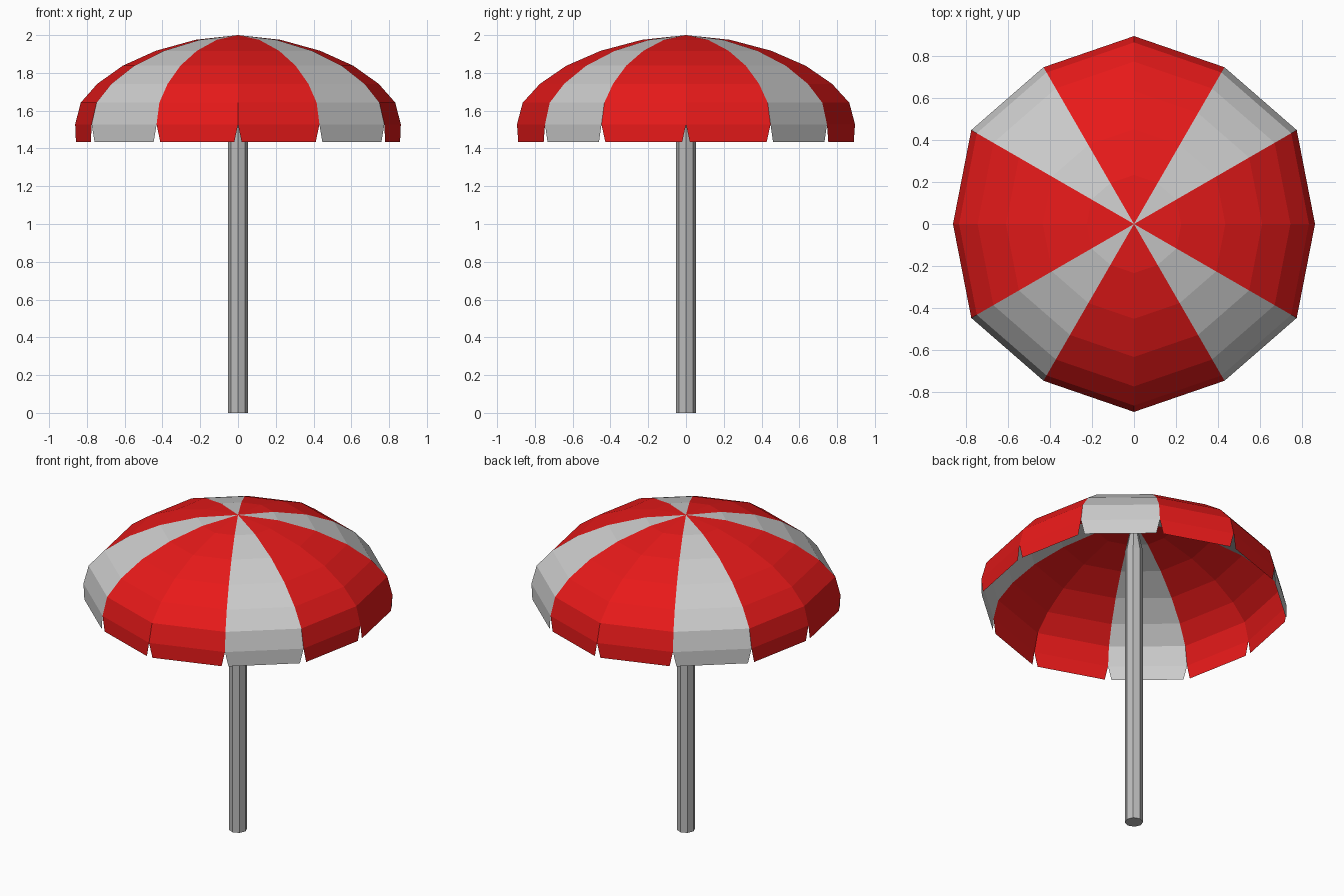
import bpy, bmesh
from math import sin, cos, radians

if "Cube" in bpy.data.objects:
    bpy.data.objects.remove(bpy.data.objects["Cube"])


def make_mat(name, rgb):
    m = bpy.data.materials.new(name)
    m.diffuse_color = (*rgb, 1)
    m.use_nodes = True
    m.node_tree.nodes["Principled BSDF"].inputs["Base Color"].default_value = m.diffuse_color
    return m


red = make_mat("red_cloth", (0.8, 0.01, 0.01))
white = make_mat("white_cloth", (0.8, 0.8, 0.8))
grey = make_mat("pole_grey", (0.5, 0.5, 0.5))


def add_object(name, bm, *mats):
    me = bpy.data.meshes.new(name)
    bm.to_mesh(me)
    bm.free()
    for m in mats:
        me.materials.append(m)
    ob = bpy.data.objects.new(name, me)
    bpy.context.collection.objects.link(ob)


# Canopy: 12 gores, radii alternate slightly between ribs
RINGS = [(0.225, 1.975), (0.435, 1.917), (0.61, 1.838), (0.745, 1.742),
         (0.833, 1.642), (0.862, 1.527)]
Z_HEM = 1.435


def rib(k, r, z):
    a = radians(30 * k)
    r *= 1.038 if k % 2 else 1
    return r * cos(a), r * sin(a), z


bm = bmesh.new()
apex = bm.verts.new((0, 0, 2))
ribs = [[bm.verts.new(rib(k, r, z)) for r, z in RINGS] for k in range(12)]
for k in range(12):
    a, b = ribs[k], ribs[(k + 1) % 12]
    faces = [bm.faces.new((apex, a[0], b[0]))]
    for i in range(len(RINGS) - 1):
        faces.append(bm.faces.new((a[i], a[i + 1], b[i + 1], b[i])))
    # Hanging flap, narrowed at the hem so notches open between gores
    p, q = a[-1].co, b[-1].co
    low = [bm.verts.new((*p.lerp(q, t).xy, Z_HEM)) for t in (0.045, 0.955)]
    faces.append(bm.faces.new((a[-1], low[0], low[1], b[-1])))
    for f in faces:
        f.material_index = 1 if k % 3 == 1 else 0
add_object("canopy", bm, red, white)

# Pole: eight sides, tapering to the canopy tip
bm = bmesh.new()
R = 0.053
loops = [[bm.verts.new((r * cos(radians(45 * i)), r * sin(radians(45 * i)), z))
          for i in range(8)] for r, z in ((R, 0), (R, 1.8), (0.015, 1.98))]
for lo, hi in zip(loops, loops[1:]):
    for i in range(8):
        j = (i + 1) % 8
        bm.faces.new((lo[i], lo[j], hi[j], hi[i]))
bm.faces.new(loops[0][::-1])
bm.faces.new(loops[-1])
add_object("pole", bm, grey)
